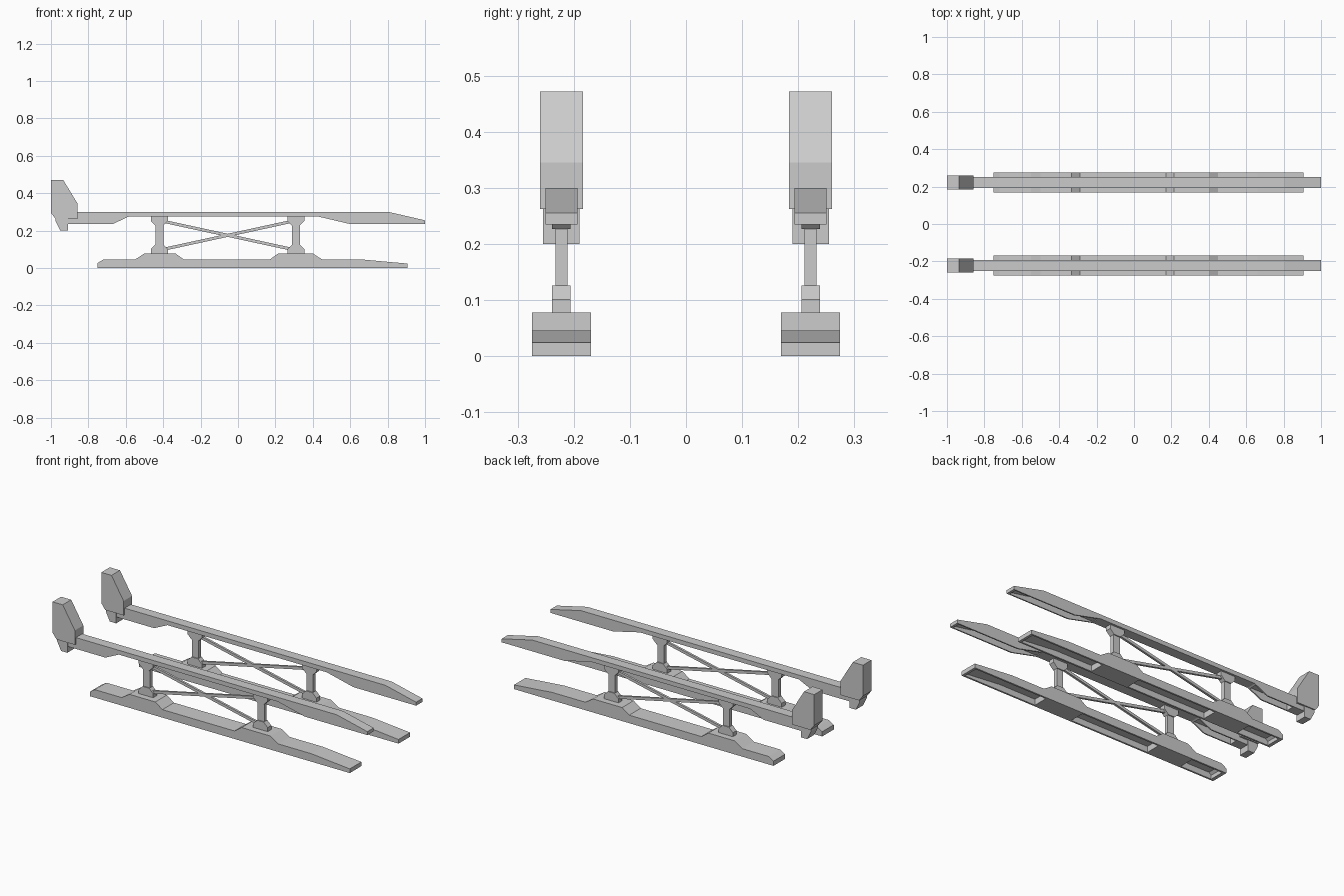
import bpy, bmesh, math
from mathutils import Matrix, Vector

if "Cube" in bpy.data.objects:
    bpy.data.objects.remove(bpy.data.objects["Cube"])

YC = 0.222  # distance of each leg from the centre line


def extrude(name, outlines, width, yc):
    """Extrude one or more x-z outlines to a given width around y = yc."""
    bm = bmesh.new()
    for pts in outlines:
        base = bm.faces.new([bm.verts.new((x, yc - width / 2, z)) for x, z in pts])
        res = bmesh.ops.extrude_face_region(bm, geom=[base])
        top = [v for v in res["geom"] if isinstance(v, bmesh.types.BMVert)]
        bmesh.ops.translate(bm, verts=top, vec=(0, width, 0))
    bmesh.ops.recalc_face_normals(bm, faces=bm.faces)
    me = bpy.data.meshes.new(name)
    bm.to_mesh(me)
    bm.free()
    ob = bpy.data.objects.new(name, me)
    bpy.context.collection.objects.link(ob)
    return ob


def hollow(ob, outlines, width, yc):
    """Cut open channels into the underside."""
    cutter = extrude("channel_cutter", outlines, width, yc)
    cutter.hide_render = True
    mod = ob.modifiers.new("channels", 'BOOLEAN')
    mod.operation, mod.solver, mod.object = 'DIFFERENCE', 'EXACT', cutter
    dg = bpy.context.evaluated_depsgraph_get()
    me = bpy.data.meshes.new_from_object(ob.evaluated_get(dg))
    ob.modifiers.clear()
    ob.data = me
    bpy.data.objects.remove(cutter)


def rod(name, a, b, yc, t):
    """Square bar between two x-z points."""
    d = (Vector(b) - Vector(a)).normalized() * t / 2
    n = Vector((-d.y, d.x))
    a, b = Vector(a), Vector(b)
    extrude(name, [[a + n, a - n, b - n, b + n]], t * 0.8, yc)


SKI = [(-.75, 0), (-.75, .027), (-.72, .046), (-.55, .046), (-.5, .078), (-.335, .078),
       (-.29, .046), (.17, .046), (.215, .078), (.4, .078), (.45, .046), (.66, .046),
       (.905, .024), (.905, 0)]
SKI_CUT = [[(-.73, -.02), (-.73, .022), (-.715, .034), (-.53, .034), (-.53, -.02)],
           [(-.31, -.02), (-.31, .034), (.19, .034), (.19, -.02)],
           [(.43, -.02), (.43, .034), (.66, .034), (.89, .013), (.89, -.02)]]
RAIL = [(-.93, .235), (-.93, .3), (.805, .3), (1, .255), (1, .235), (.6, .235),
        (.43, .275), (-.585, .275), (-.67, .235)]
RAIL_CUT = [[(.44, .2), (.44, .277), (.8, .277), (.985, .245), (.985, .2)],
            [(-.84, .2), (-.84, .277), (-.595, .277), (-.595, .2)]]
GRIP = [(-1, .295), (-1, .472), (-.935, .472), (-.858, .345), (-.858, .262), (-.975, .262)]
HEEL = [(-.975, .262), (-.975, .25), (-.95, .2), (-.91, .2), (-.91, .262)]

for side, s in (("front", -1), ("back", 1)):
    y = s * YC

    # Lower ski with raised pads
    ski = extrude(side + "_lower_ski", [SKI], .105, y)
    hollow(ski, SKI_CUT, .085, y)

    # Upper rail
    rail = extrude(side + "_upper_rail", [RAIL], .057, y)
    hollow(rail, RAIL_CUT, .043, y)

    # Upright end block
    extrude(side + "_end_block", [GRIP], .077, y)
    extrude(side + "_end_block_heel", [HEEL], .065, y)

    # Struts with brackets at both ends
    for label, x in (("rear", -.42), ("fore", .31)):
        tag = f"{side}_{label}_strut"
        extrude(tag, [[(x - .021, .12), (x + .021, .12), (x + .021, .23), (x - .021, .23)]],
                .022, y)
        for end, z0, d in (("bottom", .077, 1), ("top", .276, -1)):
            extrude(f"{tag}_{end}_bracket",
                    [[(x - .046, z0), (x + .046, z0), (x + .046, z0 + d * .024),
                      (x + .021, z0 + d * .049), (x - .021, z0 + d * .049),
                      (x - .046, z0 + d * .024)]], .033, y)

    # Crossed braces
    rod(side + "_brace_a", (-.4, .25), (.29, .1), y, .016)
    rod(side + "_brace_b", (-.4, .1), (.29, .25), y, .016)
